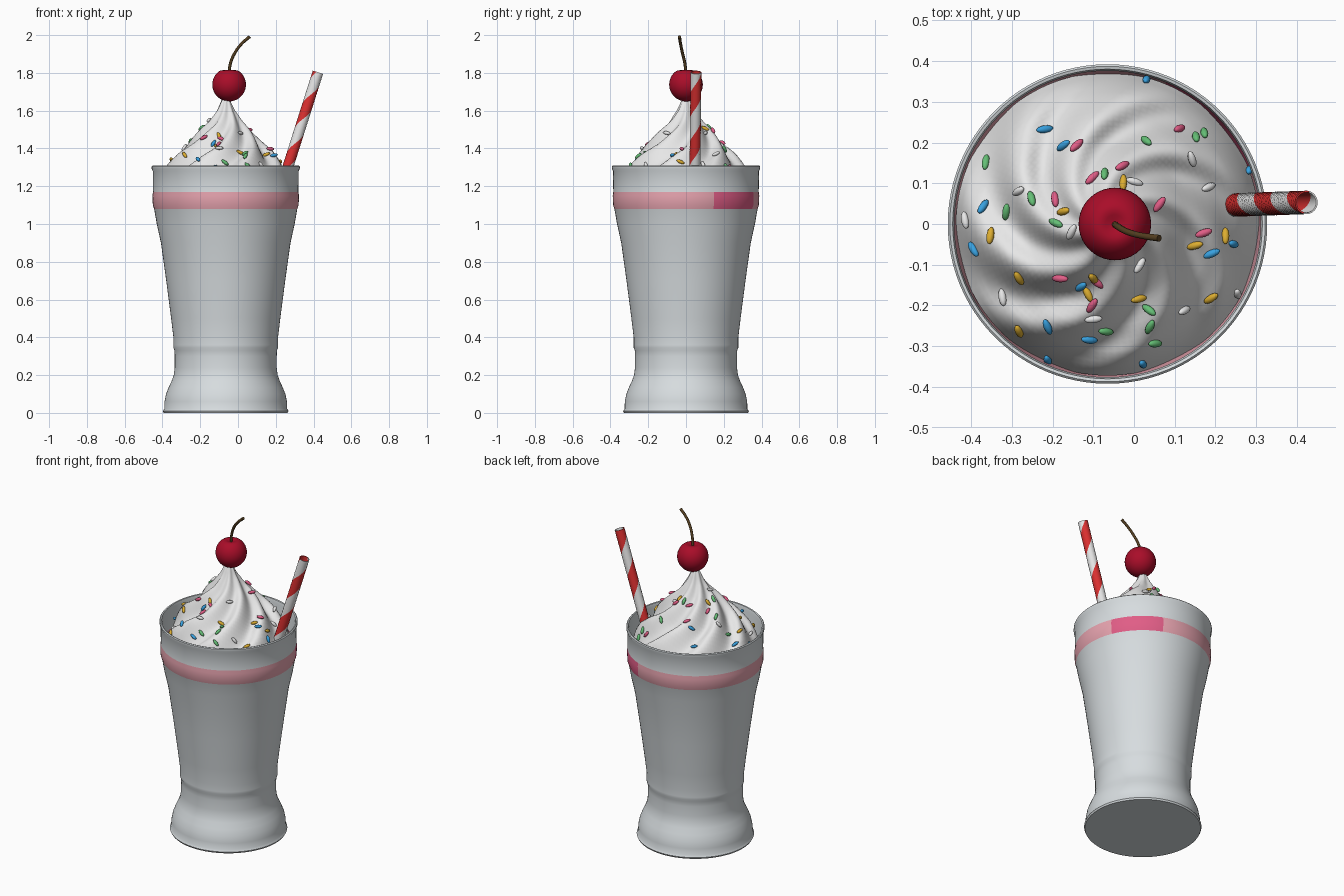
import bpy, bmesh, math, random
from mathutils import Vector, Matrix

cube = bpy.data.objects.get("Cube")
if cube:
    bpy.data.objects.remove(cube, do_unlink=True)

random.seed(4)
CX = -0.065          # axis of the cup
TAU = math.tau


def material(name, *rgb):
    m = bpy.data.materials.new(name)
    m.use_nodes = True
    m.diffuse_color = (*rgb, 1)
    m.node_tree.nodes["Principled BSDF"].inputs["Base Color"].default_value = (*rgb, 1)
    return m


glass = material("frosted glass", .68, .72, .74)
light_pink = material("light pink", .8, .37, .43)
deep_pink = material("deep pink", .75, .11, .24)
cream_white = material("cream white", .88, .88, .88)
cherry_red = material("cherry red", .4, .004, .022)
stem_brown = material("stem brown", .09, .05, .015)
straw_red = material("straw red", .72, .03, .03)
blue = material("blue", .04, .36, .75)
green = material("green", .13, .52, .18)
yellow = material("yellow", .72, .42, .03)

parts = []


def finish(bm, name, *mats):
    bmesh.ops.recalc_face_normals(bm, faces=bm.faces)
    mesh = bpy.data.meshes.new(name)
    bm.to_mesh(mesh)
    bm.free()
    for m in mats:
        mesh.materials.append(m)
    ob = bpy.data.objects.new(name, mesh)
    bpy.context.collection.objects.link(ob)
    parts.append(ob)
    return ob


def loft(bm, rings, closed=False):
    """Skin rings of points; returns the faces with their ring and side number."""
    rows = [[bm.verts.new(p) for p in ring] for ring in rings]
    n = len(rows[0])
    pairs = list(zip(rows, rows[1:]))
    if closed:
        pairs.append((rows[-1], rows[0]))
    out = []
    for k, (a, b) in enumerate(pairs):
        for i in range(n):
            j = (i + 1) % n
            out.append((bm.faces.new((a[i], a[j], b[j], b[i])), k, i))
    return rows, out


def circle(r, z, n, x=CX):
    return [(x + r * math.cos(TAU * i / n), r * math.sin(TAU * i / n), z) for i in range(n)]


# Cup: flared foot, waist bead, tapered body, rolled rim and inner wall
outer = [(.328, 0), (.333, .01), (.325, .022), (.324, .06), (.316, .1), (.302, .135),
         (.286, .17), (.275, .2), (.27, .24), (.27, .3), (.271, .33), (.277, .345),
         (.277, .36), (.277, .4), (.289, .5), (.315, .7), (.343, .9), (.365, 1.0),
         (.379, 1.08), (.386, 1.1), (.388, 1.15), (.385, 1.17), (.386, 1.28),
         (.392, 1.293), (.392, 1.305), (.387, 1.31)]
inner = [(.38, 1.308), (.376, 1.29), (.376, 1.17), (.362, 1.08), (.345, .98)]
bm = bmesh.new()
rows, faces = loft(bm, [circle(r, z, 96) for r, z in outer + inner])
bm.faces.new(rows[0])
bm.faces.new(rows[-1])
for f, _, _ in faces:
    c = f.calc_center_median()
    if 1.08 < c.z < 1.17:
        angle = math.degrees(math.atan2(c.y, c.x - CX))
        f.material_index = 2 if 24 < angle < 69 else 1
finish(bm, "cup", glass, light_pink, deep_pink)

# Whipped cream: twisted seven-lobed peak
slope = [(0, 1.69), (.02, 1.66), (.045, 1.6), (.09, 1.53), (.14, 1.475), (.2, 1.4),
         (.26, 1.345), (.32, 1.27), (.35, 1.21), (.372, 1.14)]


def cream_height(x, y):
    r, a = math.hypot(x - CX, y), math.atan2(y, x - CX)
    r = min(r, .3719)
    for (r0, z0), (r1, z1) in zip(slope, slope[1:]):
        if r < r1:
            break
    base = z0 + (z1 - z0) * (r - r0) / (r1 - r0)
    wave = -math.cos(7 * (a - math.pi / 2 - 5 * (.37 - r)))
    return base + .032 * min(1, r / .2) * wave


bm = bmesh.new()
rings = []
for k in range(1, 32):
    ring = circle(.012 * k, 0, 112)
    rings.append([(x, y, cream_height(x, y)) for x, y, _ in ring])
rows, _ = loft(bm, rings)
tip = bm.verts.new((CX, 0, slope[0][1]))
for i, v in enumerate(rows[0]):
    bm.faces.new((tip, v, rows[0][(i + 1) % 112]))
finish(bm, "whipped_cream", cream_white)

# Sprinkles: small grains lying on the cream, plan positions in hundredths
grains = {
    "blue": (blue, [(3, 35), (-22, 23), (-17, 19), (-37, 4), (-39, -6), (-21, -25), (-11, -28),
                    (-21, -33), (2, -34), (24, -5), (19, -7), (28, 13), (-13, -15)]),
    "green": (green, [(-36, 15), (-25, 6), (-31, 3), (3, 20), (17, 22), (15, 21), (-7, 12),
                      (-19, 0), (4, -21), (4, -25), (5, -29), (-7, -26)]),
    "pink": (deep_pink, [(-14, 19), (-19, 6), (-3, 14), (6, 5), (11, 23), (17, -2),
                         (-18, -13), (-9, -14), (-10, -20), (-10, 11)]),
    "yellow": (yellow, [(-17, 3), (-3, 10), (-35, -3), (-28, -13), (-28, -26), (-11, -17),
                        (1, -18), (15, -5), (22, -3), (19, -18), (-10, -13)]),
    "white": (cream_white, [(-28, 8), (-41, 1), (-32, -18), (14, 16), (18, 9), (0, 10),
                            (1, -10), (12, -21), (-10, -23), (25, -17), (-15, -2)]),
}
for colour, (mat, spots) in grains.items():
    bm = bmesh.new()
    for px, py in spots:
        x, y, e = px / 100, py / 100, .01
        z = cream_height(x, y)
        normal = Vector((cream_height(x - e, y) - cream_height(x + e, y),
                         cream_height(x, y - e) - cream_height(x, y + e), 2 * e)).normalized()
        turn = (normal.to_track_quat('Z', 'Y').to_matrix().to_4x4()
                @ Matrix.Rotation(random.uniform(0, TAU), 4, 'Z')
                @ Matrix.Rotation(TAU / 4, 4, 'Y'))
        place = Matrix.Translation(Vector((x, y, z)) + normal * .005)
        bmesh.ops.create_uvsphere(bm, u_segments=10, v_segments=8, radius=1,
                                  matrix=place @ turn @ Matrix.Diagonal((.0095, .0095, .022, 1)))
    finish(bm, colour + "_sprinkles", mat)

# Cherry with a dimple at the top
bm = bmesh.new()
bmesh.ops.create_uvsphere(bm, u_segments=40, v_segments=24, radius=.089)
for v in bm.verts:
    v.co.z -= .022 * math.exp(-(v.co.xy.length / .03) ** 2) * (v.co.z > 0)
    v.co += Vector((-.047, 0, 1.738))
finish(bm, "cherry", cherry_red)

# Cherry stem: bent tapered tube
curve = bpy.data.curves.new("cherry_stem", 'CURVE')
curve.dimensions = '3D'
curve.bevel_depth = .008
curve.bevel_resolution = 2
curve.use_fill_caps = True
path = [(-.048, 0, 1.79), (-.04, -.006, 1.85), (-.014, -.02, 1.91), (.02, -.029, 1.955), (.062, -.035, 1.992)]
spline = curve.splines.new('BEZIER')
spline.bezier_points.add(len(path) - 1)
for p, co in zip(spline.bezier_points, path):
    p.co = co
    p.handle_left_type = p.handle_right_type = 'AUTO'
spline.bezier_points[-1].radius = 1.1
curve.materials.append(stem_brown)
stem = bpy.data.objects.new("cherry_stem", curve)
bpy.context.collection.objects.link(stem)

# Straw: hollow tube whose sides twist, so half of them form the red stripe
low, high = Vector((.2, .045, 1.1)), Vector((.423, .053, 1.803))
axis = high - low
to_straw = Matrix.Translation(low) @ axis.to_track_quat('Z', 'Y').to_matrix().to_4x4()
SIDES, STEPS, PITCH = 24, 48, .27


def straw_ring(k, r):
    h = axis.length * k / STEPS
    start = TAU * (h - .345) / PITCH + math.pi
    return [to_straw @ Vector((r * math.cos(start + TAU * i / SIDES),
                               r * math.sin(start + TAU * i / SIDES), h)) for i in range(SIDES)]


bm = bmesh.new()
rings = [straw_ring(k, .029) for k in range(STEPS + 1)]
rings += [straw_ring(k, .025) for k in range(STEPS, -1, -1)]
_, faces = loft(bm, rings, closed=True)
for f, _, i in faces:
    f.material_index = int(i < SIDES // 2)
finish(bm, "striped_straw", cream_white, straw_red)

# Smooth shading with crisp rims
bpy.ops.object.select_all(action='DESELECT')
for ob in parts:
    ob.select_set(True)
bpy.context.view_layer.objects.active = parts[0]
bpy.ops.object.shade_smooth_by_angle(angle=math.radians(40))
